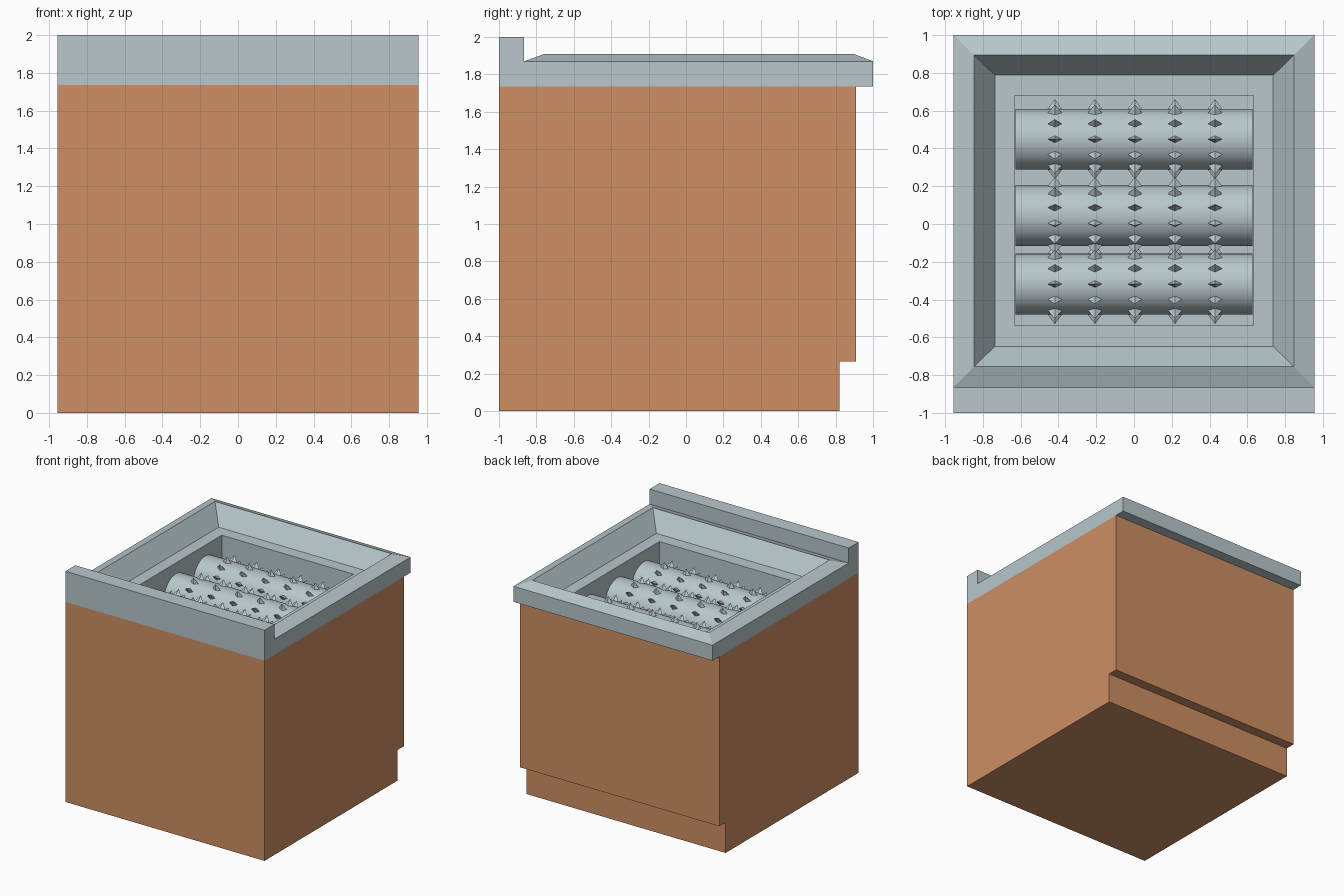
import bpy, bmesh, math
from mathutils import Matrix, Vector

cube = bpy.data.objects.get("Cube")
if cube:
    bpy.data.objects.remove(cube, do_unlink=True)


def material(name, rgb):
    m = bpy.data.materials.new(name)
    m.use_nodes = True
    m.diffuse_color = (*rgb, 1)
    m.node_tree.nodes["Principled BSDF"].inputs["Base Color"].default_value = (*rgb, 1)
    return m


wood = material("orange wood", (0.62, 0.275, 0.125))
metal = material("pale steel", (0.48, 0.575, 0.60))


def finish(name, bm, mat, recalc=True):
    if recalc:
        bmesh.ops.recalc_face_normals(bm, faces=bm.faces)
    mesh = bpy.data.meshes.new(name)
    bm.to_mesh(mesh)
    bm.free()
    mesh.materials.append(mat)
    ob = bpy.data.objects.new(name, mesh)
    bpy.context.collection.objects.link(ob)
    return ob


HALF = 0.955      # half width of the whole unit
TOP = 1.735       # top of the cabinet
LIP = 1.87        # outer edge of the worktop

# Cabinet: side profile with a toe recess, extruded across x, open at the top
bm = bmesh.new()
profile = [(-1, TOP), (-1, 0), (0.82, 0), (0.82, 0.265), (0.908, 0.265), (0.908, TOP)]
sides = [[bm.verts.new((x, y, z)) for y, z in profile] for x in (-HALF, HALF)]
for side in sides:
    bm.faces.new(side)
for i in range(len(profile) - 1):
    bm.faces.new((sides[0][i], sides[0][i + 1], sides[1][i + 1], sides[1][i]))
finish("cabinet", bm, wood)

# Worktop: nested rectangles (half width, front y, back y, z) from underside to pit floor
bm = bmesh.new()
levels = [
    (HALF, -0.865, 0.908, TOP),
    (HALF, -0.865, 1.0, TOP),
    (HALF, -0.865, 1.0, LIP),
    (0.847, -0.755, 0.895, 1.91),
    (0.737, -0.648, 0.788, 1.757),
    (0.632, -0.537, 0.68, 1.757),
    (0.632, -0.537, 0.68, 1.32),
]
rings = [[bm.verts.new(p) for p in ((-w, f, z), (w, f, z), (w, b, z), (-w, b, z))]
         for w, f, b, z in levels]
for lower, upper in zip(rings, rings[1:]):
    for i in range(4):
        j = (i + 1) % 4
        corners = (lower[i], lower[j], upper[j], upper[i])
        if len({tuple(v.co) for v in corners}) == 4:
            bm.faces.new(corners)
bm.faces.new(rings[-1])
bmesh.ops.remove_doubles(bm, verts=bm.verts, dist=0.0001)
finish("worktop_with_pit", bm, metal)

# Raised strip along the front edge
bm = bmesh.new()
bmesh.ops.create_cube(bm, size=1, matrix=Matrix.Translation((0, -0.9325, (TOP + 2) / 2))
                      @ Matrix.Diagonal((2 * HALF, 0.135, 2 - TOP, 1)))
finish("front_upstand", bm, metal)

# Spiked rollers
RADIUS, ROLLER_Z = 0.161, 1.505


def add_spike(bm, x, angle):
    """Four-sided spike with a narrow diamond base, pointing away from the axis."""
    out = Vector((0, math.sin(angle), math.cos(angle)))
    around = Vector((0, math.cos(angle), -math.sin(angle)))
    along = Vector((1, 0, 0))
    foot = along * x + out * (RADIUS - 0.003)
    base = [bm.verts.new(foot + d) for d in
            (along * 0.04, around * 0.019, along * -0.04, around * -0.019)]
    tip = bm.verts.new(along * x + out * 0.212)
    for i in range(4):
        bm.faces.new((base[i], base[(i + 1) % 4], tip))


for label, y, phase in (("back", 0.449, 0), ("middle", 0.045, 15), ("front", -0.318, 0)):
    bm = bmesh.new()
    bmesh.ops.create_cone(bm, cap_ends=True, segments=48, radius1=RADIUS, radius2=RADIUS,
                          depth=1.256, matrix=Matrix.Rotation(math.pi / 2, 4, 'Y'))
    roller = finish(label + "_roller", bm, metal)
    roller.location = (0, y, ROLLER_Z)
    bpy.ops.object.select_all(action='DESELECT')
    roller.select_set(True)
    bpy.context.view_layer.objects.active = roller
    bpy.ops.object.shade_smooth_by_angle(angle=math.radians(30))

    bm = bmesh.new()
    for column in range(-2, 3):
        for step in range(12):
            add_spike(bm, 0.005 + column * 0.212, math.radians(step * 30 + phase))
    spikes = finish(label + "_roller_spikes", bm, metal)
    spikes.location = roller.location
